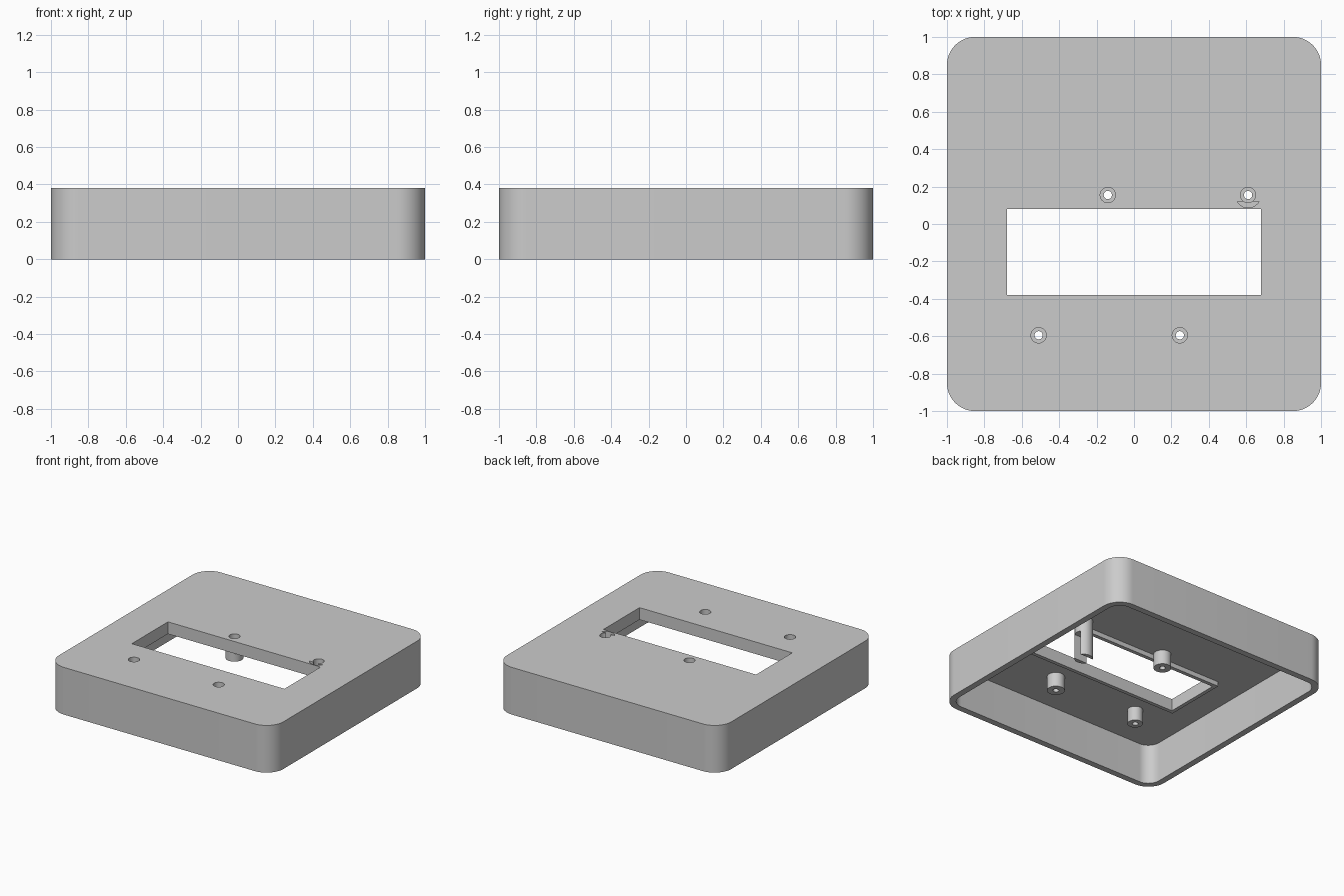
import bpy, bmesh, math

if "Cube" in bpy.data.objects:
    bpy.data.objects.remove(bpy.data.objects["Cube"])

grey = bpy.data.materials.new("plain grey")
grey.diffuse_color = (0.6, 0.6, 0.6, 1)
grey.use_nodes = True
grey.node_tree.nodes["Principled BSDF"].inputs["Base Color"].default_value = grey.diffuse_color


def prism(name, outline, z0, z1):
    """Extrude a flat outline from z0 to z1."""
    bm = bmesh.new()
    face = bm.faces.new([bm.verts.new((x, y, z0)) for x, y in outline])
    new = bmesh.ops.extrude_face_region(bm, geom=[face])["geom"]
    for v in new:
        if isinstance(v, bmesh.types.BMVert):
            v.co.z = z1
    bmesh.ops.recalc_face_normals(bm, faces=bm.faces)
    mesh = bpy.data.meshes.new(name)
    bm.to_mesh(mesh)
    bm.free()
    obj = bpy.data.objects.new(name, mesh)
    mesh.materials.append(grey)
    bpy.context.collection.objects.link(obj)
    return obj


def arc(cx, cy, r, a0, a1, n):
    return [(cx + r * math.cos(math.radians(a0 + (a1 - a0) * i / n)),
             cy + r * math.sin(math.radians(a0 + (a1 - a0) * i / n))) for i in range(n + 1)]


def rounded_square(half, r):
    c = half - r
    pts = []
    for k, (sx, sy) in enumerate([(1, 1), (-1, 1), (-1, -1), (1, -1)]):
        pts += arc(sx * c, sy * c, r, 90 * k, 90 * k + 90, 14)
    return pts


def circle(cx, cy, r):
    return arc(cx, cy, r, 0, 360, 32)[:-1]


def window_outline(e):
    x, y0, y1 = 0.68 + e, -0.38 - e, 0.08 + e
    return [(-x, y0), (x, y0), (x, y1), (-x, y1)]


def boolean(obj, tool, operation):
    mod = obj.modifiers.new(operation.lower(), 'BOOLEAN')
    mod.object, mod.operation, mod.solver = tool, operation, 'EXACT'
    bpy.context.view_layer.objects.active = obj
    bpy.ops.object.modifier_apply(modifier=mod.name)
    bpy.data.objects.remove(tool)


TOP, UNDER, LIP, TIP = 0.38, 0.32, 0.283, 0.205

# Open-bottomed cover with a lipped rectangular window
case = prism("cover", rounded_square(1.0, 0.15), 0, TOP)
boolean(case, prism("cavity", rounded_square(0.95, 0.10), -0.1, UNDER), 'DIFFERENCE')
boolean(case, prism("lip", window_outline(0.03), LIP, UNDER + 0.03), 'UNION')

# Short screw posts under the plate
posts = [(-0.14, 0.155, 0.065), (-0.51, -0.595, 0.056), (0.245, -0.595, 0.065), (0.61, 0.155, 0.065)]
for x, y, r in posts:
    boolean(case, prism("post", circle(x, y, r), TIP, UNDER + 0.03), 'UNION')
boolean(case, prism("window", window_outline(0), 0.1, 0.5), 'DIFFERENCE')

# Two long legs either side of the last post, with a crescent recess above one
bx, by, br = 0.61, 0.155, 0.068
front_leg = arc(bx, by, br, 212, 328, 16)
back_leg = arc(bx, by, br, 32, 148, 16)
for leg in (front_leg, back_leg):
    boolean(case, prism("leg", leg, 0.005, UNDER + 0.03), 'UNION')
boolean(case, prism("recess", front_leg, 0.27, 0.5), 'DIFFERENCE')

# Counterbored screw holes
for x, y, r in posts:
    boolean(case, prism("counterbore", circle(x, y, 0.041), 0.25, 0.5), 'DIFFERENCE')
    boolean(case, prism("screw_hole", circle(x, y, 0.022), -0.1, 0.4), 'DIFFERENCE')

# Smooth the rounded walls, keep edges sharp
case.select_set(True)
bpy.context.view_layer.objects.active = case
bpy.ops.object.shade_smooth_by_angle(angle=math.radians(30))
